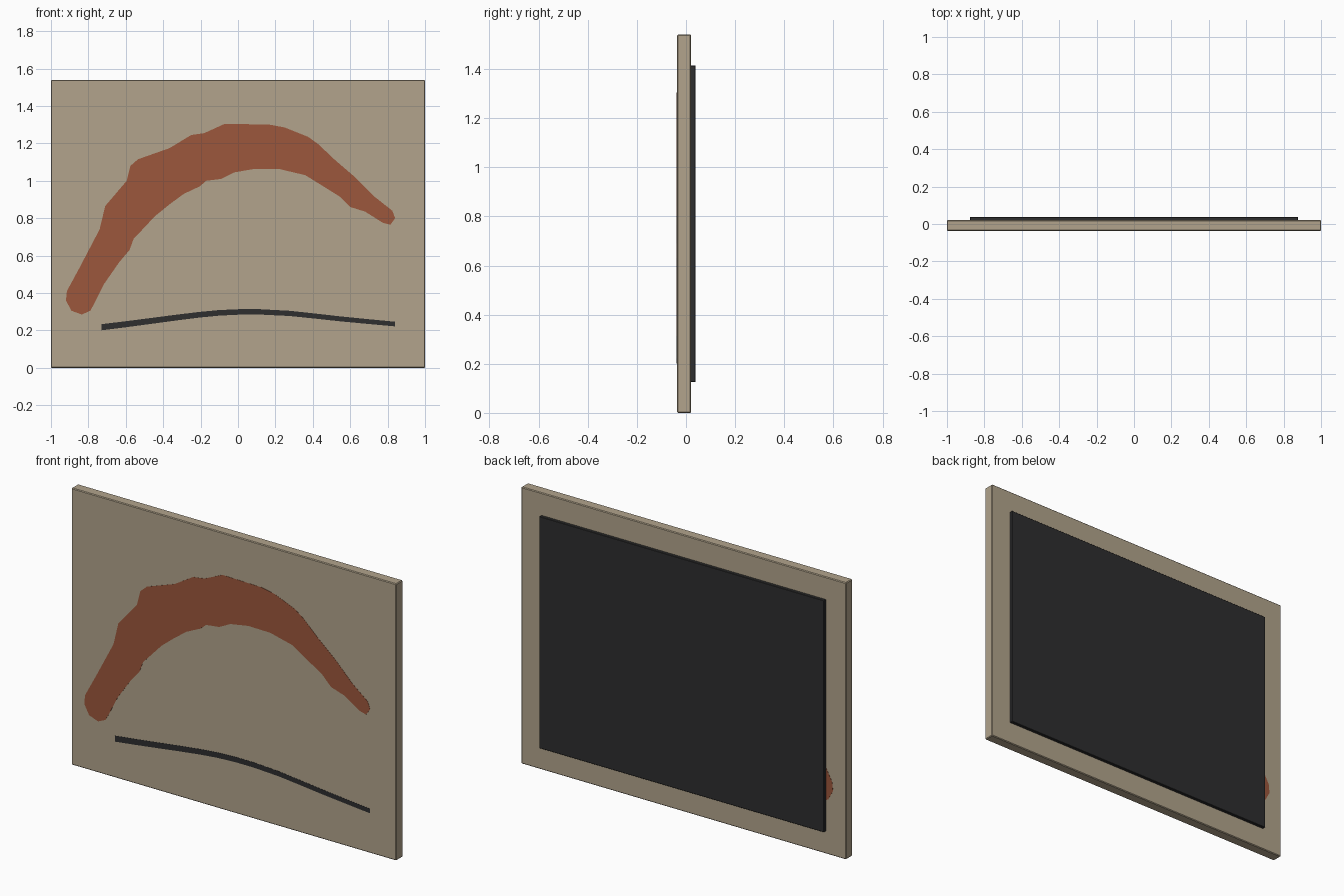
import bpy, bmesh
from mathutils import Vector

if "Cube" in bpy.data.objects:
    bpy.data.objects.remove(bpy.data.objects["Cube"])


def srgb(r, g, b):
    f = lambda c: ((c / 255 + 0.055) / 1.055) ** 2.4 if c > 10 else c / 255 / 12.92
    return (f(r), f(g), f(b), 1)


def material(name, rgb):
    m = bpy.data.materials.new(name)
    m.diffuse_color = srgb(*rgb)
    m.use_nodes = True
    m.node_tree.nodes["Principled BSDF"].inputs["Base Color"].default_value = m.diffuse_color
    return m


BEIGE = material("beige canvas", (178, 164, 140))
RUST = material("rust paint", (156, 87, 60))
BLACK = material("charcoal", (46, 46, 47))


def finish(name, bm, mat, bevel=0):
    bmesh.ops.recalc_face_normals(bm, faces=bm.faces)
    me = bpy.data.meshes.new(name)
    bm.to_mesh(me)
    bm.free()
    me.materials.append(mat)
    ob = bpy.data.objects.new(name, me)
    bpy.context.collection.objects.link(ob)
    if bevel:
        mod = ob.modifiers.new("edge", 'BEVEL')
        mod.width, mod.segments = bevel, 1
    return ob


def box(name, lo, hi, mat, bevel):
    bm = bmesh.new()
    bmesh.ops.create_cube(bm, size=1)
    for v in bm.verts:
        v.co = [(a + b) / 2 + c * (b - a) for a, b, c in zip(lo, hi, v.co)]
    finish(name, bm, mat, bevel)


def plate(name, outline, y0, y1, mat):
    """Thin slab from an outline in the x-z plane."""
    bm = bmesh.new()
    face = bm.faces.new([bm.verts.new((x, y0, z)) for x, z in outline])
    new = bmesh.ops.extrude_face_region(bm, geom=[face], use_keep_orig=True)["geom"]
    for v in new:
        if isinstance(v, bmesh.types.BMVert):
            v.co.y = y1
    bmesh.ops.triangulate(bm, faces=[f for f in bm.faces if len(f.verts) > 4])
    finish(name, bm, mat)


# canvas panel and backing board
FRONT, BACK = -0.037, 0.021
box("canvas_panel", (-1, FRONT, 0), (1, BACK, 1.54), BEIGE, 0.004)
box("backing_board", (-0.876, BACK - 0.004, 0.125), (0.876, 0.038, 1.415), BLACK, 0.002)

# broad arched brush stroke, showing on both faces of the canvas
arch = [(-.915, .41), (-.85, .53), (-.74, .74), (-.71, .865), (-.595, 1.0), (-.575, 1.08),
        (-.535, 1.115), (-.365, 1.175), (-.25, 1.245), (-.18, 1.255), (-.07, 1.305),
        (.17, 1.3), (.25, 1.285), (.375, 1.235), (.43, 1.195), (.52, 1.11), (.625, 1.02),
        (.73, .915), (.825, .84), (.84, .80), (.815, .765), (.775, .775), (.68, .835),
        (.6, .86), (.545, .915), (.465, .965), (.36, 1.03), (.225, 1.062), (.09, 1.064),
        (-.02, 1.045), (-.09, 1.01), (-.17, 1.0), (-.205, .97), (-.29, .93), (-.365, .875),
        (-.445, .81), (-.515, .735), (-.558, .69), (-.58, .63), (-.635, .565),
        (-.715, .45), (-.765, .35), (-.79, .305), (-.835, .285), (-.89, .305), (-.92, .36)]
plate("arch_stroke_front", arch, FRONT - 0.001, FRONT + 0.002, RUST)
plate("arch_stroke_back", arch, BACK - 0.002, BACK + 0.001, RUST)

# thin dark line below: centre line swept by a tapering half width
line = [(-.73, .217), (-.6, .233), (-.47, .25), (-.335, .268), (-.205, .284), (-.1, .294),
        (.01, .299), (.12, .299), (.277, .291), (.41, .277), (.545, .262), (.7, .247), (.84, .234)]
width = lambda x: 0.0165 - 0.004 * (x + .73) / 1.57
edge = [(x, z + width(x)) for x, z in line] + [(x, z - width(x)) for x, z in reversed(line)]
plate("ground_line_stroke", edge, FRONT - 0.001, FRONT + 0.002, BLACK)
